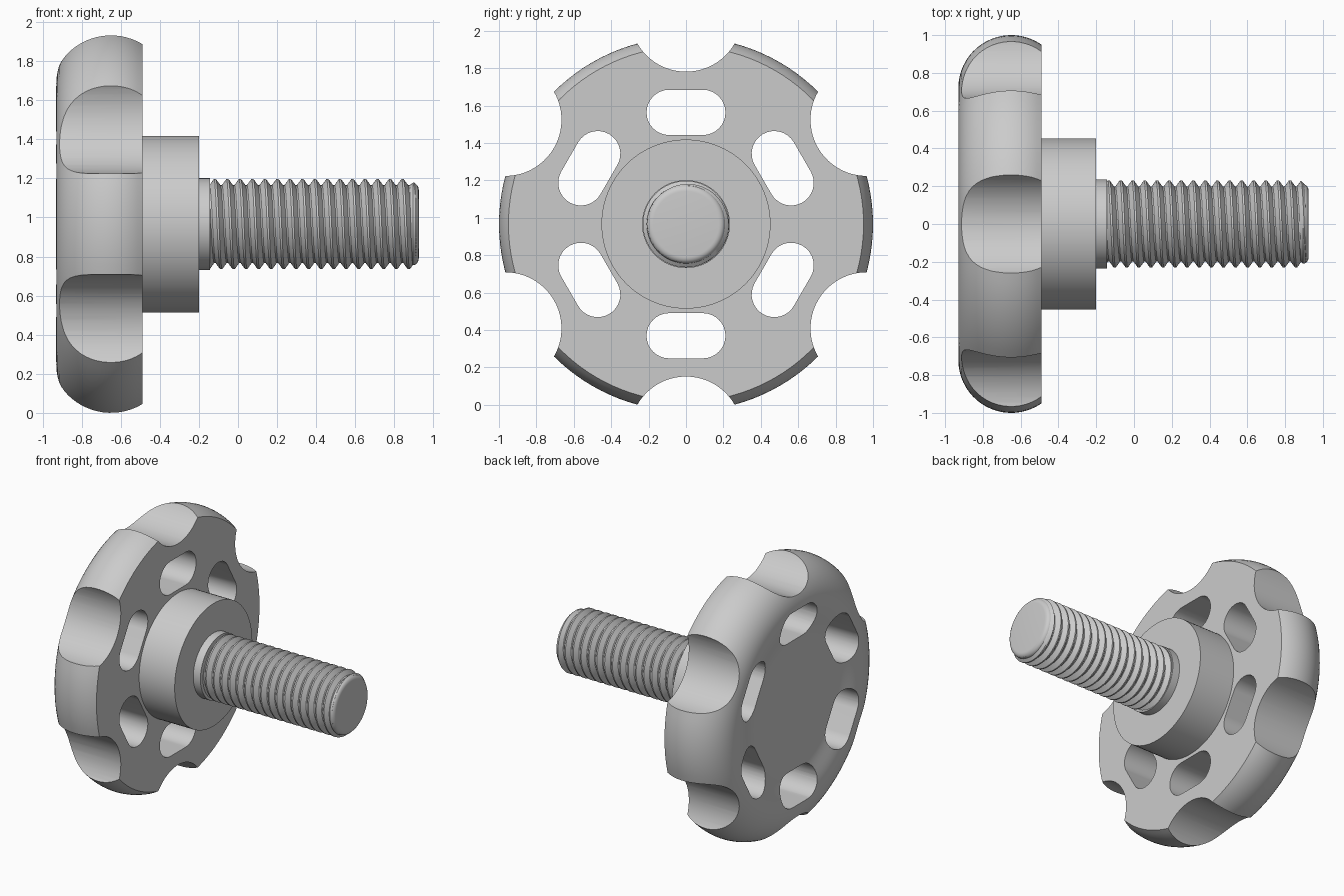
import bpy, bmesh
from math import sin, cos, pi, tau, radians

if "Cube" in bpy.data.objects:
    bpy.data.objects.remove(bpy.data.objects["Cube"])

CZ = 0.966          # height of the screw axis


def smooth(ob, angle=30):
    bpy.ops.object.select_all(action='DESELECT')
    ob.select_set(True)
    bpy.context.view_layer.objects.active = ob
    bpy.ops.object.shade_smooth_by_angle(angle=radians(angle))


def finish(bm, name, angle=30):
    bmesh.ops.remove_doubles(bm, verts=bm.verts, dist=1e-5)
    bmesh.ops.recalc_face_normals(bm, faces=bm.faces)
    me = bpy.data.meshes.new(name)
    bm.to_mesh(me)
    bm.free()
    ob = bpy.data.objects.new(name, me)
    bpy.context.collection.objects.link(ob)
    smooth(ob, angle)
    return ob


def lathe(name, profile, n=96):
    """Revolve (x, radius) points about the screw axis and cap both ends."""
    bm = bmesh.new()
    rings = [[bm.verts.new((x, r * cos(tau * i / n), CZ + r * sin(tau * i / n)))
              for i in range(n)] for x, r in profile]
    for a, b in zip(rings, rings[1:]):
        for i in range(n):
            j = (i + 1) % n
            bm.faces.new((a[i], a[j], b[j], b[i]))
    bm.faces.new(rings[0])
    bm.faces.new(rings[-1])
    return finish(bm, name)


def prism(bm, pts, ang):
    """Extrude an outline (tangent, radial) along x, turned to the given angle."""
    rings = []
    for x in (-1.2, -0.3):
        rings.append([bm.verts.new((x, r * cos(ang) - t * sin(ang),
                                    CZ + r * sin(ang) + t * cos(ang))) for t, r in pts])
    a, b = rings
    for i in range(len(pts)):
        j = (i + 1) % len(pts)
        bm.faces.new((a[i], a[j], b[j], b[i]))
    bm.faces.new(a)
    bm.faces.new(b)


# Knob wheel: gently dished back, rounded rim, flat front
DISH = 0.045
dish = [(-0.93 + DISH * (0.5 + 0.5 * cos(pi * i / 12)), 0.46 + 0.26 * i / 12)
        for i in range(12)]
arc = [radians(180 - 125 * i / 20) for i in range(21)]
rim = [(-0.65 + 0.28 * cos(a), 0.72 + 0.28 * sin(a)) for a in arc]
knob = lathe("knob_wheel", dish + rim, 120)

# Cutter for the finger scallops and the slots
scallop = [(0.3 * cos(tau * i / 64), 1.115 + 0.3 * sin(tau * i / 64)) for i in range(64)]
slot = []
for side in (1, -1):
    for i in range(17):
        a = side * pi / 2 - pi / 2 + pi * (i / 16 - 0.5)
        slot.append((side * 0.09 + 0.121 * cos(a), 0.597 + 0.121 * sin(a)))
bm = bmesh.new()
for k in range(6):
    ang = radians(30 + 60 * k)
    prism(bm, scallop, ang)
    prism(bm, slot, ang)
cutter = finish(bm, "knob_cutter")
cutter.hide_render = True

mod = knob.modifiers.new("cuts", 'BOOLEAN')
mod.operation = 'DIFFERENCE'
mod.solver = 'EXACT'
mod.object = cutter
bpy.context.view_layer.objects.active = knob
bpy.ops.object.modifier_apply(modifier=mod.name)
bpy.data.objects.remove(cutter)
smooth(knob)
wn = knob.modifiers.new("normals", 'WEIGHTED_NORMAL')
wn.keep_sharp = True

# Hub, plain collar and solid screw core with a rounded tip
lathe("hub", [(-0.52, 0.452), (-0.2, 0.452)])
lathe("collar", [(-0.22, 0.235), (-0.142, 0.235)])
tip = [(0.895 + 0.03 * sin(pi * i / 12), 0.175 + 0.035 * cos(pi * i / 12)) for i in range(7)]
lathe("screw_core", [(-0.22, 0.198), (0.88, 0.198)] + tip)

# Screw thread: right-handed helical strips, clamped and chamfered at the tip
START, END, PITCH, N = -0.17, 0.91, 0.064, 64
tooth = [(0.0, 0.199), (0.12, 0.199), (0.48, 0.231), (0.64, 0.231)]
K = len(tooth)
turns = int((END - START) / PITCH) + 3
bm = bmesh.new()
grid = []
for k in range(turns * K):
    t, r = tooth[k % K]
    row = []
    for j in range(N + 1):
        x = START + PITCH * (k // K - 1 + t + j / N)
        x = min(max(x, START), END)
        rr = min(r, 0.206 + 0.9 * (END - x))
        a = tau * j / N
        row.append(bm.verts.new((x, rr * cos(a), CZ + rr * sin(a))))
    grid.append(row)
for a, b in zip(grid, grid[1:]):
    for j in range(N):
        quad = (a[j], a[j + 1], b[j + 1], b[j])
        if max(v.co.x for v in quad) - min(v.co.x for v in quad) > 1e-6:
            bm.faces.new(quad)
bmesh.ops.delete(bm, geom=[v for v in bm.verts if not v.link_faces], context='VERTS')
finish(bm, "screw_thread", 25)
